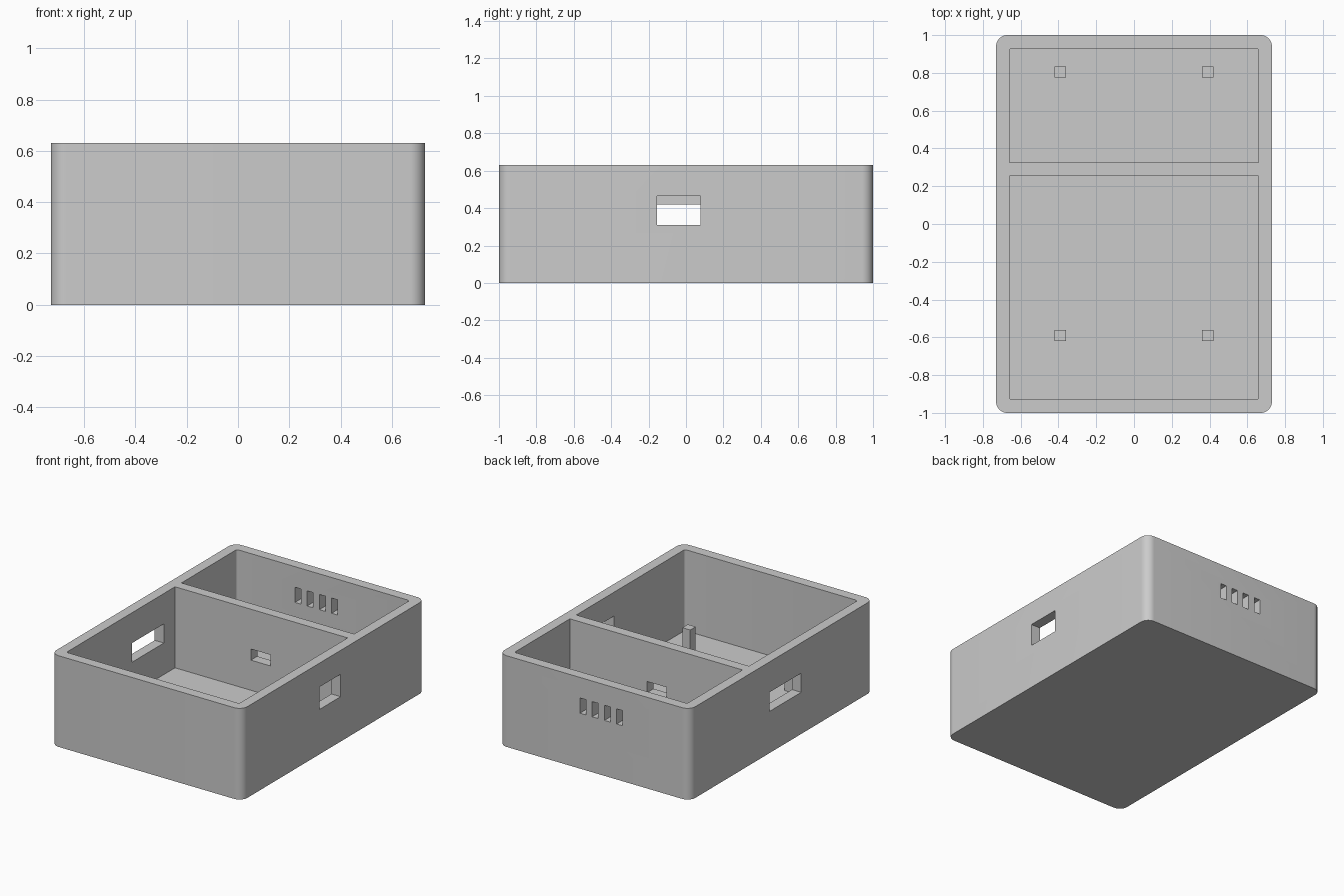
import bpy
import bmesh
from math import radians, cos, sin

old = bpy.data.objects.get("Cube")
if old:
    bpy.data.objects.remove(old, do_unlink=True)

# Single flat grey
grey = bpy.data.materials.new("light_grey_plastic")
grey.use_nodes = True
colour = (0.6, 0.6, 0.6, 1)
grey.diffuse_color = colour
grey.node_tree.nodes["Principled BSDF"].inputs["Base Color"].default_value = colour

WIDTH, LENGTH, HEIGHT = 0.73, 1.0, 0.63   # half width, half length, full height
WALL, FLOOR = 0.07, 0.07
IN_X, IN_Y = WIDTH - WALL, LENGTH - WALL
DIVIDER = (0.255, 0.325)                  # divider front and back


def prism(name, x, y, z, front_r=0.0, back_r=0.0, steps=10):
    """Upright block between (min, max) pairs, with rounded front or back corners."""
    outline = []
    corners = [(x[0], y[0], 180, front_r), (x[1], y[0], 270, front_r),
               (x[1], y[1], 0, back_r), (x[0], y[1], 90, back_r)]
    for cx, cy, start, r in corners:
        if r == 0:
            outline.append((cx, cy))
            continue
        ox = cx + (r if cx == x[0] else -r)
        oy = cy + (r if cy == y[0] else -r)
        for i in range(steps + 1):
            a = radians(start + 90 * i / steps)
            outline.append((ox + r * cos(a), oy + r * sin(a)))
    bm = bmesh.new()
    base = bm.faces.new([bm.verts.new((px, py, z[0])) for px, py in outline])
    top = bmesh.ops.extrude_face_region(bm, geom=[base])["geom"]
    bmesh.ops.translate(bm, vec=(0, 0, z[1] - z[0]),
                        verts=[v for v in top if isinstance(v, bmesh.types.BMVert)])
    bmesh.ops.recalc_face_normals(bm, faces=bm.faces[:])
    mesh = bpy.data.meshes.new(name)
    bm.to_mesh(mesh)
    bm.free()
    mesh.materials.append(grey)
    ob = bpy.data.objects.new(name, mesh)
    bpy.context.collection.objects.link(ob)
    return ob


def activate(ob):
    bpy.ops.object.select_all(action="DESELECT")
    ob.select_set(True)
    bpy.context.view_layer.objects.active = ob


# Solid case with rounded upright corners
case = prism("case", (-WIDTH, WIDTH), (-LENGTH, LENGTH), (0, HEIGHT), 0.06, 0.06)

# Two open compartments on either side of the divider
above = HEIGHT + 0.1
cutters = [
    prism("front_compartment", (-IN_X, IN_X), (-IN_Y, DIVIDER[0]), (FLOOR, above), front_r=0.015, steps=5),
    prism("back_compartment", (-IN_X, IN_X), (DIVIDER[1], IN_Y), (FLOOR, above), back_r=0.015, steps=5),
    # Windows in the side walls, and the cable pass-through in the divider
    prism("left_window", (IN_X - 0.05, WIDTH + 0.05), (-0.155, 0.078), (0.31, 0.465)),
    prism("right_window", (-WIDTH - 0.05, -IN_X + 0.05), (-0.215, 0.133), (0.288, 0.42)),
    prism("divider_opening", (-0.08, 0.07), (DIVIDER[0] - 0.05, DIVIDER[1] + 0.05), (0.278, 0.355)),
]
# Row of vent slots in the back wall
for i in range(4):
    x = -0.193 + 0.0935 * i
    cutters.append(prism("vent_slot", (x - 0.023, x + 0.023), (IN_Y - 0.05, LENGTH + 0.05), (0.383, 0.488)))

activate(case)
for cutter in cutters:
    cutter.hide_render = True
    mod = case.modifiers.new(cutter.name, "BOOLEAN")
    mod.operation = "DIFFERENCE"
    mod.solver = "EXACT"
    mod.object = cutter
    bpy.ops.object.modifier_apply(modifier=mod.name)
for cutter in cutters:
    bpy.data.objects.remove(cutter, do_unlink=True)
activate(case)
bpy.ops.object.shade_smooth_by_angle(angle=radians(30))

# Square mounting posts standing on the floor
for side, x in (("left", 0.39), ("right", -0.39)):
    for end, y in (("front", -0.59), ("back", 0.805)):
        prism(f"{end}_{side}_post", (x - 0.03, x + 0.03), (y - 0.03, y + 0.03), (FLOOR - 0.01, 0.295))
